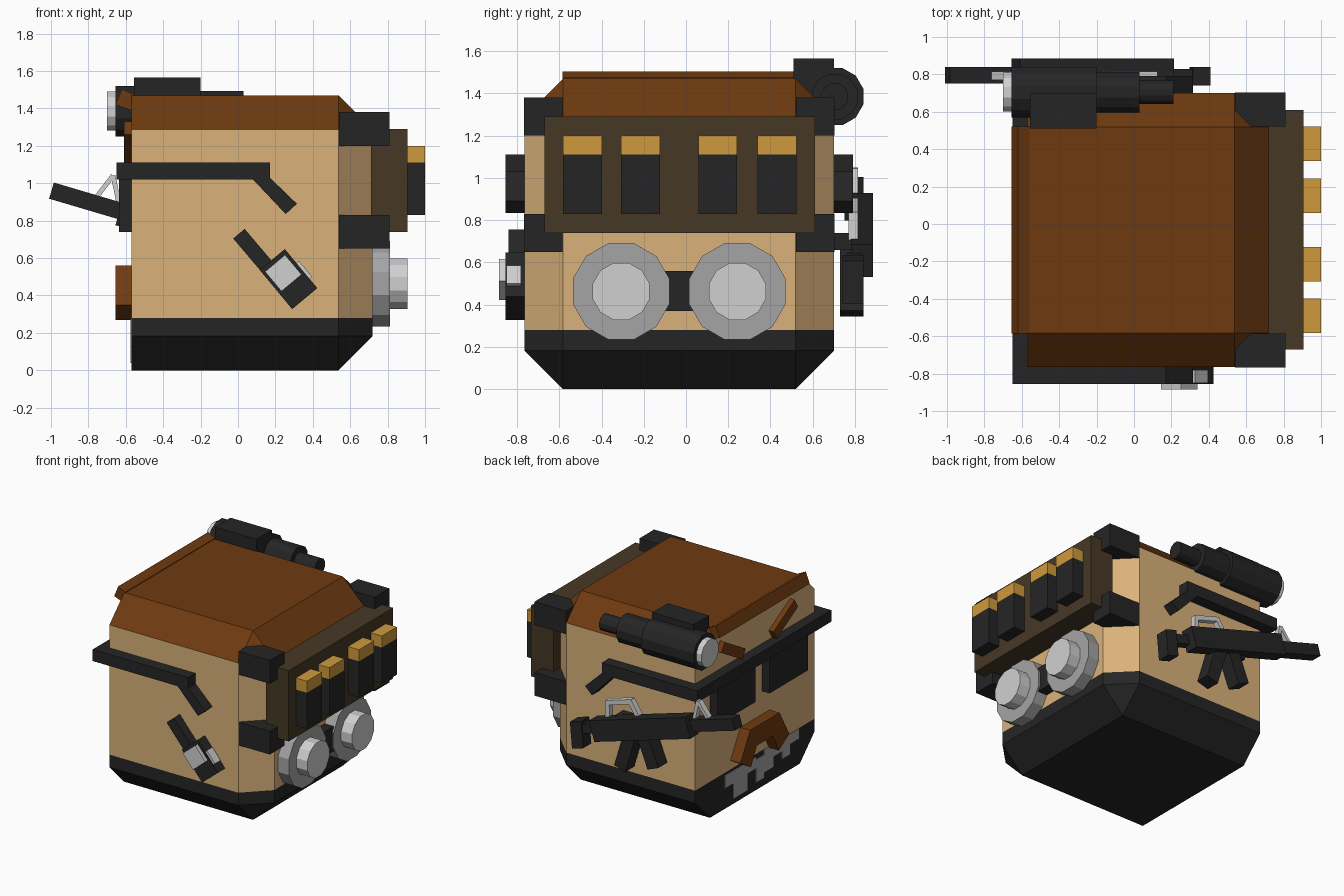
import bpy, bmesh, math
from mathutils import Matrix, Vector

if "Cube" in bpy.data.objects:
    bpy.data.objects.remove(bpy.data.objects["Cube"])


def material(name, rgb):
    lin = [((c / 255 + 0.055) / 1.055) ** 2.4 if c > 10 else c / 255 / 12.92 for c in rgb]
    m = bpy.data.materials.new(name)
    m.diffuse_color = (*lin, 1)
    m.use_nodes = True
    m.node_tree.nodes["Principled BSDF"].inputs["Base Color"].default_value = m.diffuse_color
    return m


TAN = material("tan", (218, 178, 122))
BROWN = material("brown", (110, 58, 16))
BLACK = material("black", (37, 37, 38))
OLIVE = material("dark olive", (70, 56, 37))
GOLD = material("gold", (208, 154, 60))
GREY = material("grey", (165, 165, 165))
LIGHT = material("light grey", (208, 208, 208))


def finish(name, bm, *mats):
    bmesh.ops.recalc_face_normals(bm, faces=bm.faces)
    me = bpy.data.meshes.new(name)
    bm.to_mesh(me)
    bm.free()
    for m in mats:
        me.materials.append(m)
    ob = bpy.data.objects.new(name, me)
    bpy.context.collection.objects.link(ob)
    return ob


def prism(name, pts, axis, lo, hi, mat):
    """Extrude a closed outline along x (points are y,z) or y (points are x,z)."""
    bm = bmesh.new()
    put = (lambda p, d: (d, p[0], p[1])) if axis == 'x' else (lambda p, d: (p[0], d, p[1]))
    f = bm.faces.new([bm.verts.new(put(p, lo)) for p in pts])
    r = bmesh.ops.extrude_face_region(bm, geom=[f])
    vs = [v for v in r['geom'] if isinstance(v, bmesh.types.BMVert)]
    bmesh.ops.translate(bm, verts=vs, vec=Vector(put((0, 0), hi - lo)))
    return finish(name, bm, mat)


def box(name, x, y, z, mat):
    return prism(name, [(x[0], z[0]), (x[1], z[0]), (x[1], z[1]), (x[0], z[1])], 'y', y[0], y[1], mat)


def bar(name, a, b, w, axis, lo, hi, mat):
    """Straight bar of width w between two points of the profile plane."""
    a, b = Vector(a), Vector(b)
    d = (b - a).normalized() * w / 2
    n = Vector((-d.y, d.x))
    return prism(name, [a + n, a - n, b - n, b + n], axis, lo, hi, mat)


def rod(name, x0, x1, y, z, r, n, mat):
    pts = [(y + r * math.cos((i + .5) * math.tau / n), z + r * math.sin((i + .5) * math.tau / n))
           for i in range(n)]
    return prism(name, pts, 'x', x0, x1, mat)


# body: box with chamfers everywhere except around the flat -x face
bm = bmesh.new()
bmesh.ops.create_cube(bm, size=1, matrix=Matrix.Translation((.075, -.032, .735))
                      @ Matrix.Diagonal((1.29, 1.466, 1.47, 1)))
edges = [e for e in bm.edges if max(v.co.x for v in e.verts) > 0]
bmesh.ops.bevel(bm, geom=edges, offset=.182, offset_type='OFFSET', segments=1, affect='EDGES')
bmesh.ops.bisect_plane(bm, geom=bm.verts[:] + bm.edges[:] + bm.faces[:],
                       plane_co=(0, 0, .28), plane_no=(0, 0, 1))
bm.normal_update()
for f in bm.faces:
    z = f.calc_center_median().z
    f.material_index = 1 if z < .28 else 2 if z > 1.3 and f.normal.x > -.9 else 0
finish("body", bm, TAN, BLACK, BROWN)

# tilted hair strip along the top edge
prism("hair_strip", [(-.62, 1.505), (-.56, 1.475), (-.56, 1.385), (-.655, 1.42)], 'y', -.585, .52, BROWN)

# corner brackets
for k, (z0, z1) in enumerate([(.65, .83), (1.20, 1.38)]):
    for side, y in (("near", (-.766, -.585)), ("far", (.52, .702))):
        box(f"bracket_{side}_{k}", (.54, .81), y, (z0, z1), BLACK)

# ammunition belt
box("belt", (.71, .905), (-.67, .61), (.74, 1.29), OLIVE)
for i, y in enumerate((-.49, -.215, .15, .43)):
    box(f"cartridge_{i}", (.9, 1.0), (y - .092, y + .092), (.83, 1.11), BLACK)
    box(f"cartridge_tip_{i}", (.9, 1.0), (y - .092, y + .092), (1.11, 1.20), GOLD)

# twin round canisters
for i, y in enumerate((-.307, .243)):
    rod(f"disc_{i}", .7, .812, y, .463, .236, 12, GREY)
    rod(f"disc_cap_{i}", .8, .905, y, .463, .14, 12, LIGHT)
box("disc_link", (.7, .80), (-.1, .05), (.37, .56), BLACK)

# glasses
box("glasses_bar", (-.65, -.565), (-.855, .79), (1.02, 1.11), BLACK)
box("lens_near", (-.635, -.565), (-.59, -.12), (.74, 1.03), BLACK)
box("lens_far", (-.635, -.565), (.055, .52), (.74, 1.03), BLACK)
for side, lo, hi in (("near", -.855, -.76), ("far", .70, .79)):
    prism(f"glasses_arm_{side}", [(-.65, 1.02), (.08, 1.02), (.255, .835), (.315, .89), (.17, 1.03),
                                  (.17, 1.11), (-.65, 1.11)], 'y', lo, hi, BLACK)

# face: brows, arched moustache, grey beard patches
C = -.033
for s in (-1, 1):
    bar(f"brow_{'near' if s < 0 else 'far'}", (C + s * .19, 1.145), (C + s * .45, 1.295), .08,
        'x', -.61, -.56, BROWN)
half = [(.10, .41), (.17, .27), (.30, .35), (.18, .56)]
prism("moustache", [(C + y, z) for y, z in half] + [(C - y, z) for y, z in half[::-1]],
      'x', -.655, -.56, BROWN)
patches = [(.24, .34, .16, .26), (.06, .24, .04, .26), (-.04, .06, .17, .26), (-.14, -.04, .06, .24),
           (-.26, -.14, .10, .28), (-.36, -.26, .18, .28), (-.46, -.36, .12, .28), (-.57, -.46, .20, .28)]
for i, (y0, y1, z0, z1) in enumerate(patches):
    box(f"beard_patch_{i}", (-.576, -.568), (y0, y1), (z0, z1), GREY)

# lighter-like tool on the front side
bar("tool_handle", (.005, .73), (.20, .50), .08, 'y', -.84, -.76, BLACK)
bar("tool_block", (.183, .592), (.357, .383), .175, 'y', -.855, -.76, BLACK)
bar("tool_window", (.198, .572), (.286, .467), .14, 'y', -.885, -.85, LIGHT)
bar("tool_side_band", (.315, .575), (.385, .49), .03, 'y', -.85, -.78, LIGHT)

# scope on the far top edge
SY, SZ = .705, 1.385
for name, x0, x1, r, m in (("scope_glass", -.70, -.65, .108, LIGHT), ("scope_front", -.655, -.2, .14, BLACK),
                           ("scope_middle", -.2, .03, .112, BLACK), ("scope_rear", .03, .21, .065, BLACK)):
    rod(name, x0, x1, SY, SZ, r, 12, m)
box("scope_mount", (-.555, -.2), (.51, .70), (1.40, 1.565), BLACK)

# rifle on the far side, modelled level and then tilted
T = math.radians(16.5)
rifle = [
    box("rifle_barrel", (-1.04, -.62), (.75, .84), (-.045, .045), BLACK),
    box("rifle_receiver", (-.66, .20), (.78, .885), (-.08, .08), BLACK),
    box("rifle_stock_rod", (.18, .40), (.76, .83), (-.035, .035), BLACK),
    prism("rifle_butt", [(.31, .06), (.41, .06), (.45, -.14), (.35, -.14)], 'y', .74, .84, BLACK),
    bar("rifle_grip", (-.10, -.04), (.07, -.30), .10, 'y', .73, .84, BLACK),
    bar("rifle_magazine", (-.20, -.04), (-.225, -.31), .10, 'y', .73, .84, BLACK),
    bar("carry_handle_top", (-.16, .185), (.07, .185), .035, 'y', .77, .815, LIGHT),
    bar("carry_handle_front", (-.18, .07), (-.145, .19), .035, 'y', .77, .815, LIGHT),
    bar("carry_handle_rear", (.09, .07), (.055, .19), .035, 'y', .77, .815, LIGHT),
    bar("sight_front", (-.94, .03), (-.89, .16), .025, 'y', .77, .815, LIGHT),
    bar("sight_rear", (-.82, .03), (-.89, .16), .025, 'y', .77, .815, LIGHT),
]
tilt = Matrix.Translation((0, 0, .665)) @ Matrix.Rotation(T, 4, 'Y')
for ob in rifle:
    ob.data.transform(tilt)
for ob in rifle[-2:]:   # sight sits just before the receiver
    ob.data.transform(Matrix.Translation((.14, 0, -.03)))
# hidden pad joining the rifle to the body
box("rifle_pad", (-.35, .05), (.69, .80), (.66, .74), BLACK)
